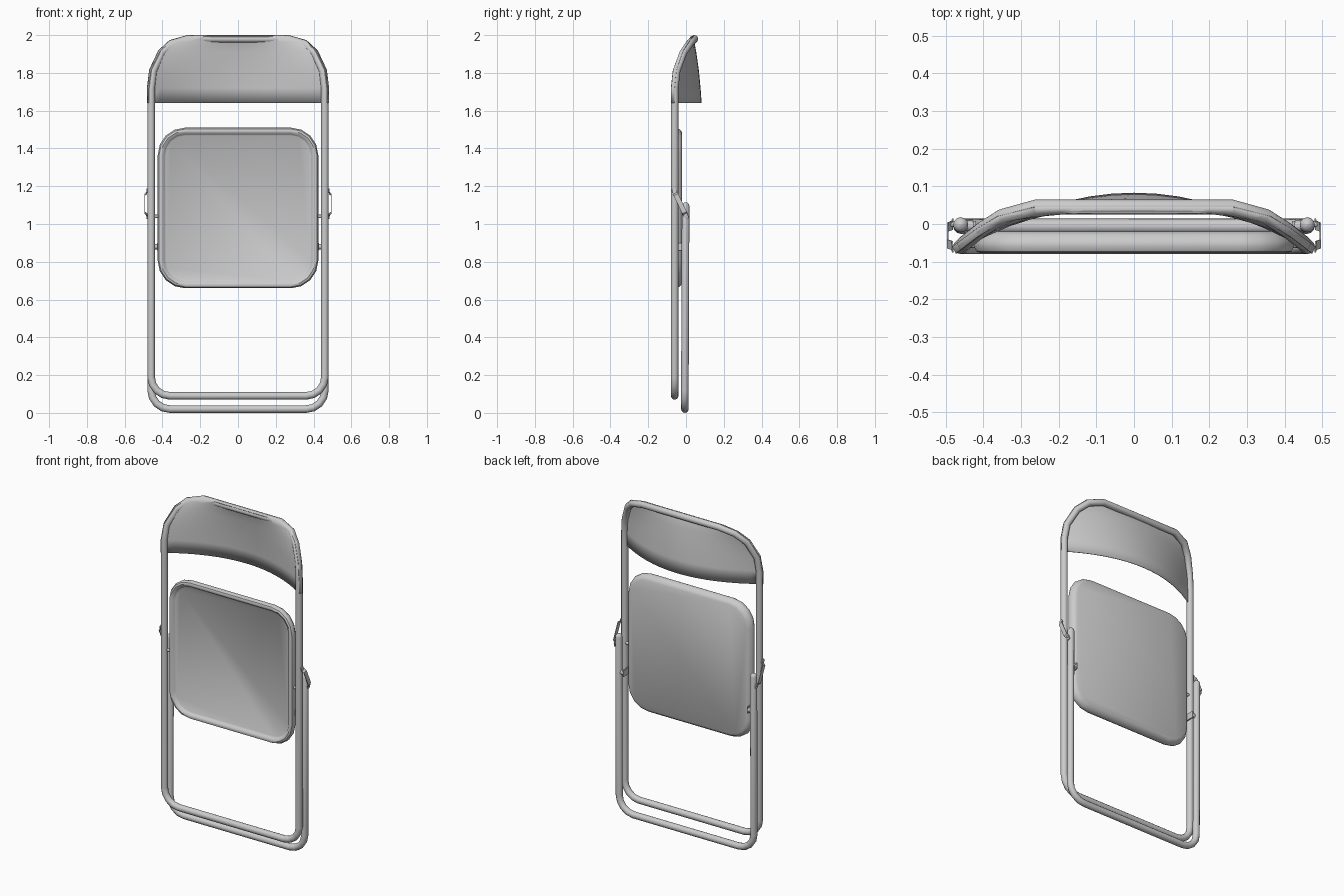
import bpy, bmesh, math
from mathutils import Vector

if "Cube" in bpy.data.objects:
    bpy.data.objects.remove(bpy.data.objects["Cube"])


def smooth(ob, angle=40):
    bpy.ops.object.select_all(action='DESELECT')
    ob.select_set(True)
    bpy.context.view_layer.objects.active = ob
    bpy.ops.object.shade_smooth_by_angle(angle=math.radians(angle))
    return ob


def mesh_object(name, bm, angle=40):
    bmesh.ops.recalc_face_normals(bm, faces=bm.faces)
    me = bpy.data.meshes.new(name)
    bm.to_mesh(me)
    bm.free()
    ob = bpy.data.objects.new(name, me)
    bpy.context.collection.objects.link(ob)
    return smooth(ob, angle)


def tube(name, pts, r, cyclic=False, dome=False):
    """Round tube along a path, optionally with domed ends."""
    pts = [(Vector(p), 1.0) for p in pts]
    if dome:
        steps = [(0.5, 0.87), (0.87, 0.5), (1.0, 0.05)]
        for end, nxt in ((0, 1), (-1, -2)):
            p = pts[end][0]
            d = (p - pts[nxt][0]).normalized() * r
            cap = [(p + d * a, s) for a, s in steps]
            pts = cap[::-1] + pts if end == 0 else pts + cap
    cu = bpy.data.curves.new(name, 'CURVE')
    cu.dimensions = '3D'
    cu.bevel_depth = r
    cu.bevel_resolution = 4
    cu.use_fill_caps = not cyclic
    sp = cu.splines.new('POLY')
    sp.points.add(len(pts) - 1)
    for q, (p, s) in zip(sp.points, pts):
        q.co = (*p, 1)
        q.radius = s
    sp.use_cyclic_u = cyclic
    ob = bpy.data.objects.new(name, cu)
    bpy.context.collection.objects.link(ob)
    bpy.ops.object.select_all(action='DESELECT')
    ob.select_set(True)
    bpy.context.view_layer.objects.active = ob
    bpy.ops.object.convert(target='MESH')
    return smooth(bpy.context.object)


def mirrored(right):
    """Right-hand path (bottom to top) plus its mirror image, as one loop."""
    return right + [(-x, y, z) for x, y, z in reversed(right)]


def corner(cx, cz, r, y, n=4):
    """Bottom right bend, from the floor bar up to the upright."""
    return [(cx + r * math.sin(a), y, cz - r * math.cos(a))
            for a in (math.pi / 2 * i / n for i in range(n + 1))]


# Front frame: one closed loop, its top bent backwards
R = 0.02
top_bend = [(0.46, -0.06, 1.64), (0.46, -0.06, 1.72), (0.449, -0.05, 1.81),
            (0.405, -0.015, 1.905), (0.35, 0.02, 1.955), (0.26, 0.045, 1.98)]
tube("front_frame", mirrored(corner(0.36, 0.19, 0.10, -0.06) + top_bend), R, cyclic=True)

# Rear leg: U-shaped tube with domed upper ends
leg = corner(0.36, 0.12, 0.10, -0.006) + [(0.46, -0.002, 1.095)]
tube("rear_leg", leg[::-1] + [(-x, y, z) for x, y, z in leg], R, dome=True)

# Backrest: curved sheet wrapped over the front of the bent tube
normals = [(1, 0), (1, 0), (0.96, 0.28), (0.8, 0.6), (0.6, 0.8), (0.17, 0.98)]
centre_y = [0.081, 0.075, 0.066, 0.052, 0.042, 0.03]
bm = bmesh.new()
rows = []
N = 16
for (x, y, z), (nx, nz), yc in zip(top_bend, normals, centre_y):
    xe, ye, ze = x + nx * 0.012, y - 0.017, z + nz * 0.012
    row = [(xe * t, yc + (ye - yc) * t * t, ze)
           for t in (-1 + 2 * i / N for i in range(N + 1))]
    edge = (x + nx * 0.0205, y, z + nz * 0.0205)
    rows.append([(-edge[0], *edge[1:])] + row + [edge])
rows.append([(p[0], 0.045, 2.0) for p in rows[-1]])
grid = [[bm.verts.new(p) for p in row] for row in rows]
for a, b in zip(grid, grid[1:]):
    for i in range(len(a) - 1):
        bm.faces.new((a[i], a[i + 1], b[i + 1], b[i]))
back = mesh_object("backrest", bm, 60)
thick = back.modifiers.new("thickness", 'SOLIDIFY')
thick.thickness = 0.004
thick.offset = 0


# Seat: rounded pan with a raised rim in front and bevelled edge behind
def outline(inset, y):
    h, r = 0.425 - inset, 0.145 - inset
    pts = []
    for k in range(4):
        sx, sz = ((1, 1), (-1, 1), (-1, -1), (1, -1))[k]
        for i in range(5):
            a = math.pi / 2 * (k + i / 4)
            pts.append((sx * (h - r) + r * math.cos(a), y,
                        1.085 + sz * (h - r) + r * math.sin(a)))
    return pts


bm = bmesh.new()
section = [(0.042, -0.06), (0.036, -0.064), (0.029, -0.073), (0.018, -0.077),
           (0.007, -0.073), (0.0, -0.06), (0.002, -0.045), (0.012, -0.029), (0.028, -0.02)]
loops = [[bm.verts.new(p) for p in outline(*s)] for s in section]
for a, b in zip(loops, loops[1:]):
    for i in range(len(a)):
        j = (i + 1) % len(a)
        bm.faces.new((a[i], a[j], b[j], b[i]))
bm.faces.new(loops[0])
bm.faces.new(loops[-1])
mesh_object("seat", bm)

# Hinge straps: narrow plates with stepped ends joining frame and rear leg
for side, s in (("left", -1), ("right", 1)):
    bm = bmesh.new()
    top, low = Vector((0, -0.067, 1.185)), Vector((0, 0.006, 1.03))
    across = Vector((0, 0.9, 0.43)) * 0.013
    prev = None
    for t, x in ((0, 0.479), (0.14, 0.481), (0.19, 0.492), (0.81, 0.492), (0.86, 0.481), (1, 0.479)):
        c = top.lerp(low, t)
        w = across * (0.7 if t in (0, 1) else 1)
        ring = [bm.verts.new((s * (x + dx), *(c + w * k).yz))
                for dx, k in ((0, -1), (0.004, -1), (0.004, 1), (0, 1))]
        if prev:
            for i in range(4):
                j = (i + 1) % 4
                bm.faces.new((prev[i], prev[j], ring[j], ring[i]))
        else:
            bm.faces.new(ring)
        prev = ring
    bm.faces.new(prev)
    mesh_object(f"hinge_strap_{side}", bm, 20)

    # Pivot pins between seat, frame and leg
    tube(f"frame_pin_{side}", [(s * 0.415, -0.055, 1.04), (s * 0.45, -0.055, 1.04)], 0.009)
    tube(f"leg_pin_{side}", [(s * 0.428, -0.005, 0.88), (s * 0.45, -0.005, 0.88)], 0.014)
    tube(f"strap_rivet_{side}", [(s * 0.46, 0, 1.05), (s * 0.488, 0, 1.05)], 0.008)

    # Seat tab carrying the leg pin
    bpy.ops.mesh.primitive_cube_add(size=1, location=(s * 0.424, -0.02, 0.88))
    tab = bpy.context.object
    tab.name = f"seat_tab_{side}"
    tab.scale = (0.008, 0.055, 0.04)
